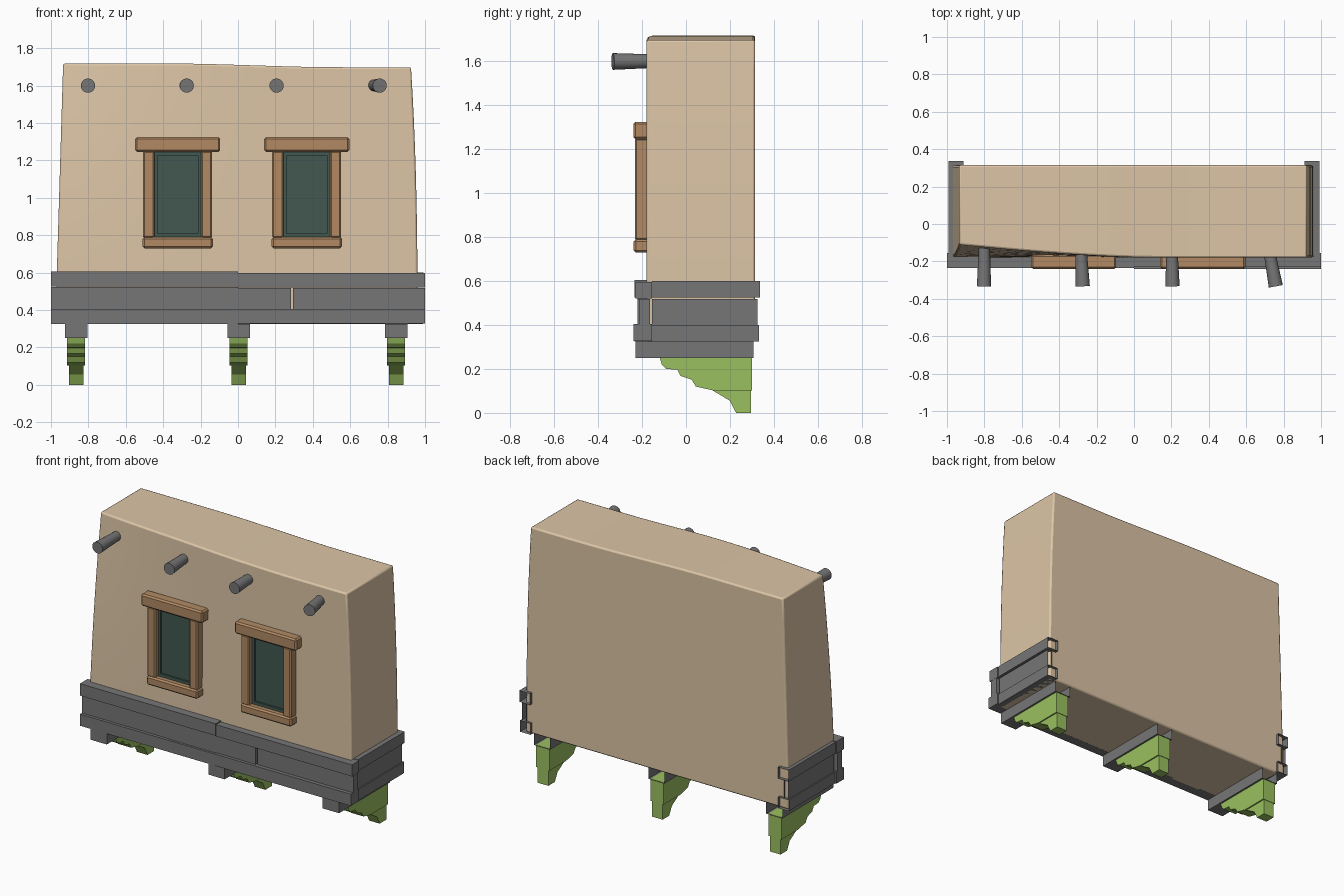
import bpy, bmesh, math
from mathutils import Vector

if "Cube" in bpy.data.objects:
    bpy.data.objects.remove(bpy.data.objects["Cube"])


def material(name, r, g, b):
    lin = [((c / 255 + 0.055) / 1.055) ** 2.4 for c in (r, g, b)]
    m = bpy.data.materials.new(name)
    m.diffuse_color = (*lin, 1)
    m.use_nodes = True
    m.node_tree.nodes["Principled BSDF"].inputs["Base Color"].default_value = m.diffuse_color
    return m


PLASTER = material("tan plaster", 220, 197, 166)
GREY = material("grey timber", 118, 118, 118)
GREEN = material("green bracket", 155, 192, 96)
WOOD = material("brown wood", 177, 138, 100)
GLASS = material("dark green glass", 66, 88, 80)


def finish(name, bm, mat, bevel=0, smooth=False, segments=1):
    me = bpy.data.meshes.new(name)
    bmesh.ops.recalc_face_normals(bm, faces=bm.faces)
    bm.to_mesh(me)
    bm.free()
    ob = bpy.data.objects.new(name, me)
    bpy.context.collection.objects.link(ob)
    me.materials.append(mat)
    if bevel:
        b = ob.modifiers.new("Bevel", 'BEVEL')
        b.width, b.segments = bevel, segments
        b.limit_method, b.angle_limit = 'ANGLE', math.radians(50)
    if smooth:
        bpy.ops.object.select_all(action='DESELECT')
        ob.select_set(True)
        bpy.context.view_layer.objects.active = ob
        bpy.ops.object.shade_smooth_by_angle(angle=math.radians(40))
    return ob


def box(name, x, y, z, mat, bevel=0, open_back=False):
    bm = bmesh.new()
    bmesh.ops.create_cube(bm, size=1)
    for v in bm.verts:
        v.co = [lo + (c + 0.5) * (hi - lo) for c, (lo, hi) in zip(v.co, (x, y, z))]
    if open_back:
        top = max(bm.faces, key=lambda f: f.calc_center_median().y)
        bmesh.ops.delete(bm, geom=[top], context='FACES_ONLY')
    return finish(name, bm, mat, bevel)


def prism(name, profile, xc, half, mat):
    bm = bmesh.new()
    face = bm.faces.new([bm.verts.new((xc - half, y, z)) for y, z in profile])
    ext = bmesh.ops.extrude_face_region(bm, geom=[face], use_keep_orig=True)
    for v in ext['geom']:
        if isinstance(v, bmesh.types.BMVert):
            v.co.x += 2 * half
    return finish(name, bm, mat)


# Plaster wall: sliced box, softly tapered, front left corner leaning back
bm = bmesh.new()
bmesh.ops.create_cube(bm, size=1)
for axis, n in ((0, 16), (2, 10)):
    for i in range(1, n):
        co, no = Vector(), Vector()
        co[axis], no[axis] = i / n - 0.5, 1
        bmesh.ops.bisect_plane(bm, geom=bm.verts[:] + bm.edges[:] + bm.faces[:],
                               plane_co=co, plane_no=no)
for v in bm.verts:
    u, w, t = v.co.x + 0.5, v.co.y + 0.5, v.co.z + 0.5
    left, right = -0.977 + 0.042 * t, 0.96 - 0.035 * t ** 2.5
    front = -0.18 + 0.07 * max(0, 1 - u / 0.55) ** 1.5 * t ** 2
    s = min(1, max(0, (u - 0.3) / 0.5))
    top = 1.718 - 0.02 * s * s * (3 - 2 * s)
    v.co = (left + u * (right - left), front + w * (0.315 - front), 0.325 + t * (top - 0.325))
finish("plaster_wall", bm, PLASTER, 0.01, True, 2)

# Front base timbers in three tiers
for name, x0, x1, y0, y1, z0, z1 in (
        ("upper_front_beam_left", -1, 0, -0.235, -0.155, 0.525, 0.605),
        ("upper_front_beam_right", 0, 1, -0.23, -0.155, 0.52, 0.597),
        ("front_plank_1", -1, -0.355, -0.215, -0.165, 0.4, 0.523),
        ("front_plank_2", -0.355, 0, -0.22, -0.165, 0.4, 0.523),
        ("front_plank_3", 0, 0.284, -0.22, -0.165, 0.4, 0.519),
        ("front_plank_4", 0.293, 1, -0.215, -0.165, 0.4, 0.519),
        ("lower_front_beam_left", -1, 0, -0.235, -0.155, 0.325, 0.402),
        ("lower_front_beam_right", 0, 1, -0.24, -0.155, 0.327, 0.405)):
    box(name, (x0, x1), (y0, y1), (z0, z1), GREY)

# Side base timbers, with open rear ends
for side, s in (("left", -1), ("right", 1)):
    for name, xi, xo, yb, z0, z1 in (("upper", 0.912, 0.992, 0.337, 0.525, 0.6),
                                     ("middle", 0.95, 0.982, 0.325, 0.4, 0.518),
                                     ("lower", 0.912, 0.99, 0.333, 0.325, 0.4)):
        box(f"{name}_side_beam_{side}", sorted((s * xi, s * xo)), (-0.155, yb),
            (z0, z1), GREY, open_back=True)

# Cross beams and carved brackets below
carved = [(-0.12, 0.251), (-0.11, 0.22), (-0.09, 0.2), (-0.04, 0.197), (-0.025, 0.168),
          (0.025, 0.152), (0.045, 0.12), (0.12, 0.103), (0.3, 0.103), (0.3, 0.251)]
foot = [(0.12, 0.103), (0.2, 0.055), (0.228, 0), (0.297, 0), (0.297, 0.103)]
for i, xc in enumerate((-0.865, 0.003, 0.845), 1):
    box(f"cross_beam_{i}", (xc - 0.06, xc + 0.06), (-0.23, 0.307), (0.25, 0.326),
        GREY, open_back=True)
    prism(f"bracket_{i}", carved, xc, 0.048, GREEN)
    prism(f"bracket_foot_{i}", foot, xc, 0.039, GREEN)

# Windows: wooden surround and recessed glass with raised rim
for name, dx in (("left", 0), ("right", 0.69)):
    def part(label, x0, x1, y0, z0, z1, mat, bevel=0.0):
        box(f"{name}_window_{label}", (x0 + dx, x1 + dx), (y0, -0.165), (z0, z1), mat, bevel)
    part("lintel", -0.55, -0.095, -0.24, 1.245, 1.325, WOOD, 0.01)
    part("jamb_left", -0.508, -0.447, -0.233, 0.785, 1.25, WOOD, 0.008)
    part("jamb_right", -0.198, -0.138, -0.233, 0.785, 1.25, WOOD, 0.008)
    part("sill", -0.51, -0.134, -0.238, 0.73, 0.79, WOOD, 0.01)
    part("pane", -0.45, -0.195, -0.188, 0.785, 1.25, GLASS)
    for k, (x0, x1, z0, z1) in enumerate(((-0.45, -0.43, 0.788, 1.248), (-0.215, -0.195, 0.788, 1.248),
                                          (-0.43, -0.215, 0.788, 0.81), (-0.43, -0.215, 1.226, 1.248)), 1):
        part(f"rim_{k}", x0, x1, -0.2, z0, z1, GLASS)

# Round roof poles sticking out of the wall
for i, (xb, xf) in enumerate(((-0.80, -0.802), (-0.285, -0.274), (0.202, 0.206), (0.715, 0.758)), 1):
    a, b = Vector((xb, -0.10, 1.602)), Vector((xf, -0.333, 1.6))
    bm = bmesh.new()
    bmesh.ops.create_cone(bm, cap_ends=True, segments=20, radius1=0.029, radius2=0.038,
                          depth=(b - a).length)
    rot = (b - a).to_track_quat('Z', 'Y')
    for v in bm.verts:
        v.co = rot @ v.co + (a + b) / 2
    finish(f"roof_pole_{i}", bm, GREY, 0, True)
